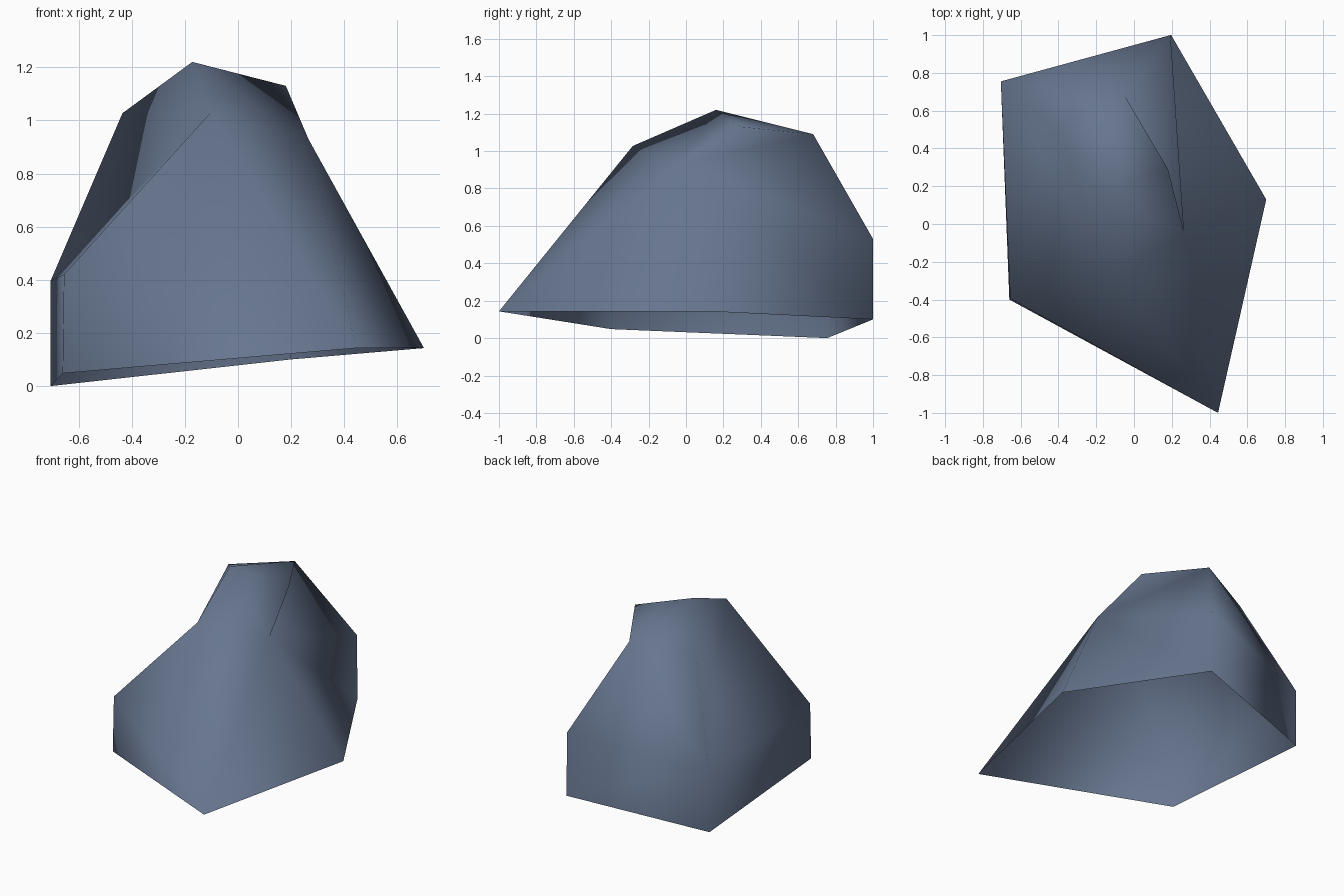
import bpy, bmesh

if "Cube" in bpy.data.objects:
    bpy.data.objects.remove(bpy.data.objects["Cube"])

# Open-bottomed boulder shell: corner points by name
P = {
    # ground rim
    "A": (0.445, -1.0, 0.143), "B": (0.70, 0.13, 0.143), "C": (0.197, 1.0, 0.10),
    "D": (-0.705, 0.755, 0.0), "E": (-0.66, -0.40, 0.048),
    # shoulder
    "c": (0.193, 1.0, 0.53), "d": (-0.705, 0.755, 0.397), "e": (-0.655, -0.395, 0.42),
    # crown
    "F": (-0.05, 0.68, 1.09), "G": (0.18, 0.29, 1.13), "H": (0.265, -0.045, 0.93),
    "P": (-0.172, 0.16, 1.22), "Q": (-0.105, -0.285, 1.027), "R": (-0.435, 0.52, 1.027),
}
FACES = ("AeE AQe AHQ ABH BCH HCc "     # front and right
         "HcF HFG CDdc cdF FdR "        # back and undercut crown edge
         "DEd Eed edQ dRQ "             # left, folded in along d-Q
         "PQH PHG PGF PFR PRQ").split()  # top

bm = bmesh.new()
v = {k: bm.verts.new(co) for k, co in P.items()}
for f in FACES:
    bm.faces.new([v[k] for k in f])
bmesh.ops.recalc_face_normals(bm, faces=bm.faces)
if sum(f.normal.z for f in bm.faces) < 0:
    bmesh.ops.reverse_faces(bm, faces=bm.faces)
for f in bm.faces:
    f.smooth = True

me = bpy.data.meshes.new("boulder")
bm.to_mesh(me)
bm.free()
ob = bpy.data.objects.new("boulder", me)
bpy.context.collection.objects.link(ob)

mat = bpy.data.materials.new("slate blue stone")
mat.diffuse_color = (0.135, 0.18, 0.275, 1)
mat.use_nodes = True
mat.node_tree.nodes["Principled BSDF"].inputs["Base Color"].default_value = mat.diffuse_color
me.materials.append(mat)
